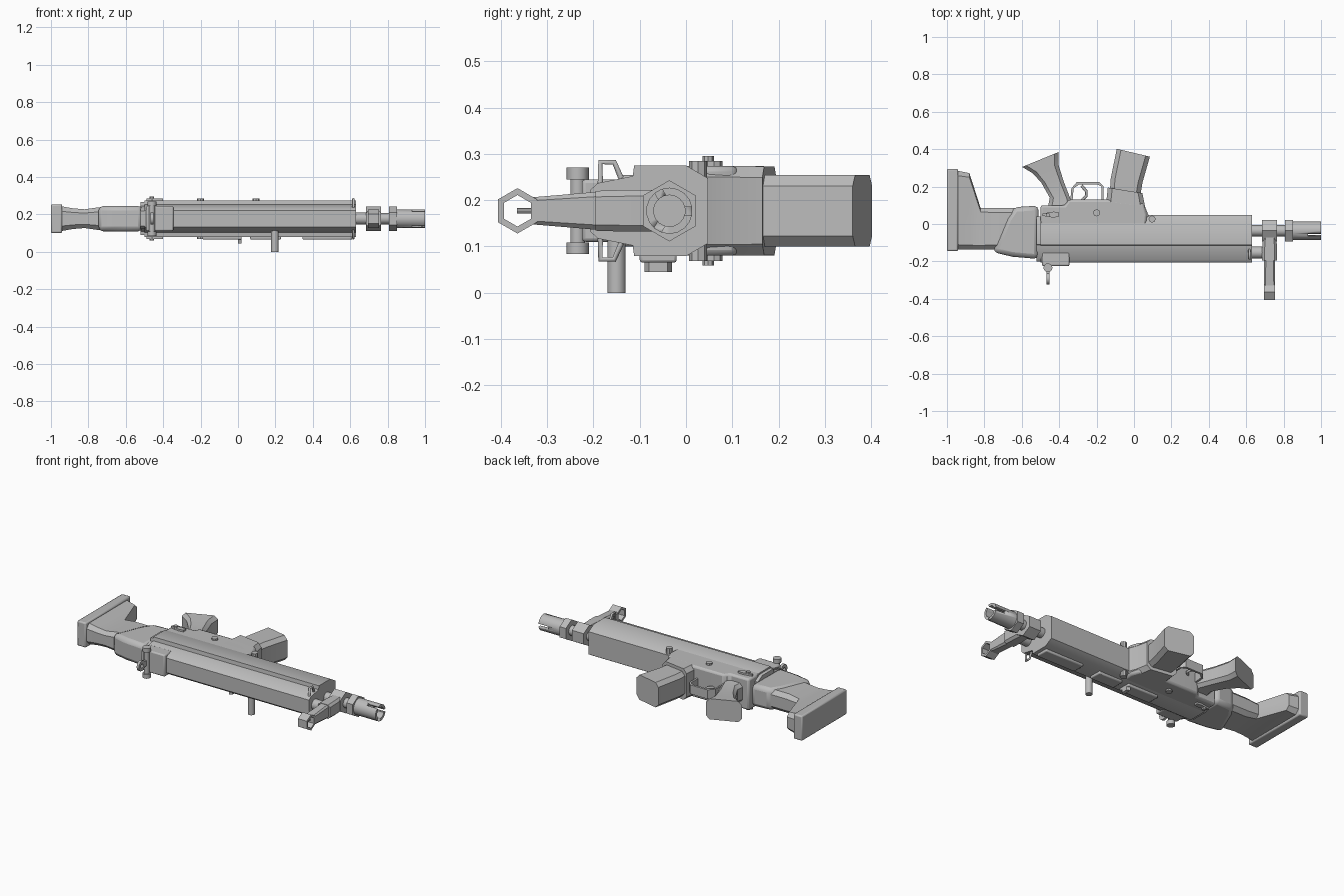
import bpy, bmesh, math
from mathutils import Vector, Matrix

cube = bpy.data.objects.get("Cube")
if cube:
    bpy.data.objects.remove(cube, do_unlink=True)

ZC = 0.177      # middle plane of the model lying on its side
BORE = -0.036   # barrel axis in y

grey = bpy.data.materials.new("plain_grey")
grey.use_nodes = True
grey.diffuse_color = (0.5, 0.5, 0.5, 1)
grey.node_tree.nodes["Principled BSDF"].inputs["Base Color"].default_value = (0.5, 0.5, 0.5, 1)


def finish(name, bm, bevel=0):
    bmesh.ops.recalc_face_normals(bm, faces=bm.faces)
    me = bpy.data.meshes.new(name)
    bm.to_mesh(me)
    bm.free()
    me.materials.append(grey)
    ob = bpy.data.objects.new(name, me)
    bpy.context.collection.objects.link(ob)
    if bevel:
        m = ob.modifiers.new("bevel", "BEVEL")
        m.width, m.segments, m.limit_method = bevel, 2, "ANGLE"
    bpy.ops.object.select_all(action="DESELECT")
    bpy.context.view_layer.objects.active = ob
    ob.select_set(True)
    bpy.ops.object.shade_smooth_by_angle(angle=math.radians(35))
    return ob


def skin(name, rings, bevel=0, closed=False):
    """Joins rings of points; caps the ends unless the rings close on themselves."""
    bm = bmesh.new()
    vs = [[bm.verts.new(p) for p in r] for r in rings]
    n = len(vs[0])
    pairs = list(zip(vs, vs[1:])) + ([(vs[-1], vs[0])] if closed else [])
    for a, b in pairs:
        for i in range(n):
            j = (i + 1) % n
            bm.faces.new((a[i], a[j], b[j], b[i]))
    if not closed:
        bm.faces.new(vs[0])
        bm.faces.new(vs[-1])
    return finish(name, bm, bevel)


def prism(name, outline, half, z=ZC, bevel=0):
    return skin(name, [[(x, y, z + s * half) for x, y in outline] for s in (-1, 1)], bevel)


def box(name, x0, x1, y0, y1, z0, z1, bevel=0):
    return prism(name, [(x0, y0), (x1, y0), (x1, y1), (x0, y1)], (z1 - z0) / 2, (z0 + z1) / 2, bevel)


def loft(name, sections, chamfer=0.35):
    """Each section runs from (x0, y0) to (x1, y1) with a half thickness and cut corners."""
    rings = []
    for x0, y0, x1, y1, h in sections:
        a, b = Vector((x0, y0, ZC)), Vector((x1, y1, ZC))
        d = (b - a).normalized() * min(h * chamfer, (b - a).length * 0.4)
        up, low = Vector((0, 0, h)), Vector((0, 0, h * (1 - chamfer)))
        rings.append([a + low, a + d + up, b - d + up, b + low,
                      b - low, b - d - up, a + d - up, a - low])
    return skin(name, rings)


def rod(name, base, axis, length, r, sides=12, r2=None):
    """Cylinder from base along an axis; hexagons have a corner towards z."""
    rot = Vector((0, 0, 1)).rotation_difference(Vector(axis)).to_matrix()
    rings = []
    for t, rad in ((0, r), (length, r if r2 is None else r2)):
        rings.append([Vector(base) + rot @ Vector((rad * math.cos(k * math.tau / sides),
                      rad * math.sin(k * math.tau / sides), t)) for k in range(sides)])
    return skin(name, rings)


def tube(name, center, length, r, inner, sides):
    """Hollow tube along x."""
    rings = []
    for rad, x in ((r, 0), (r, length), (inner, length), (inner, 0)):
        rings.append([(center[0] + x, center[1] + rad * math.sin(k * math.tau / sides),
                       center[2] + rad * math.cos(k * math.tau / sides)) for k in range(sides)])
    return skin(name, rings, closed=True)


def path(name, pts, r, z):
    cu = bpy.data.curves.new(name, "CURVE")
    cu.dimensions = "3D"
    cu.bevel_depth, cu.bevel_resolution, cu.use_fill_caps = r, 1, True
    sp = cu.splines.new("POLY")
    sp.points.add(len(pts) - 1)
    for p, q in zip(sp.points, pts):
        p.co = (q[0], q[1], z + (q[2] if len(q) > 2 else 0), 1)
    cu.materials.append(grey)
    ob = bpy.data.objects.new(name, cu)
    bpy.context.collection.objects.link(ob)


# Long stepped body and handguard
half_profile = [(-0.207, 0.045), (-0.19, 0.06), (-0.115, 0.075), (-0.112, 0.098),
                (0.0, 0.098), (0.048, 0.07)]
profile = half_profile + [(y, -h) for y, h in reversed(half_profile)]
skin("handguard", [[(x, y, ZC + h) for y, h in profile] for x in (-0.5, 0.632)])
skin("receiver_collar", [[(x, y * 0.94 - 0.005, ZC + h * 0.9) for y, h in profile] for x in (-0.52, -0.49)])

# Lower receiver and magazine well
prism("lower_receiver", [(-0.5, -0.05), (0.06, -0.05), (0.07, 0.05), (0.05, 0.11), (-0.14, 0.13),
                         (-0.35, 0.13), (-0.37, 0.1), (-0.5, 0.1)], 0.097, bevel=0.012)
loft("magazine_well", [(-0.15, 0.04, 0.08, 0.04, 0.097), (-0.15, 0.1, 0.06, 0.09, 0.097),
                       (-0.14, 0.195, 0.045, 0.165, 0.096)], 0.25)
loft("magazine", [(-0.13, 0.15, 0.03, 0.13, 0.077), (-0.125, 0.24, 0.045, 0.22, 0.077),
                  (-0.092, 0.402, 0.085, 0.36, 0.077)], 0.3)

# Pistol grip, trigger and guard
loft("pistol_grip", [(-0.46, 0.09, -0.33, 0.1, 0.06), (-0.45, 0.14, -0.34, 0.135, 0.055),
                     (-0.495, 0.22, -0.375, 0.225, 0.055), (-0.54, 0.27, -0.405, 0.32, 0.06),
                     (-0.598, 0.305, -0.405, 0.384, 0.064)])
guard = [(-0.34, 0.13), (-0.335, 0.19), (-0.305, 0.225), (-0.185, 0.225), (-0.162, 0.2), (-0.162, 0.12)]
guard_in = [(x + (0.012 if x < -0.25 else -0.012), min(y, 0.212)) for x, y in reversed(guard)]
prism("trigger_guard", guard + guard_in, 0.028)
path("trigger", [(-0.285, 0.12), (-0.255, 0.15), (-0.255, 0.175), (-0.28, 0.205)], 0.008, ZC)

# Shoulder stock
prism("stock_cap", [(-0.51, 0.098), (-0.64, 0.09), (-0.68, 0.03), (-0.755, -0.15),
                    (-0.65, -0.175), (-0.51, -0.187)], 0.068, bevel=0.025)
loft("stock_neck", [(-0.6, -0.14, -0.6, 0.085, 0.06), (-0.75, -0.135, -0.75, 0.085, 0.06),
                    (-0.82, -0.135, -0.82, 0.085, 0.05), (-0.88, -0.135, -0.88, 0.272, 0.055),
                    (-0.945, -0.137, -0.945, 0.285, 0.066)], 0.4)
box("butt_pad", -1.0, -0.94, -0.145, 0.295, 0.1, 0.254, 0.008)

# Pins and selector levers on both sides
for s, side in ((1, "upper"), (-1, "lower")):
    for i, (x, y) in enumerate(((-0.46, 0.048), (-0.2, 0.06), (0.097, 0.026))):
        length = 0.118 if i == 0 else 0.108
        rod(f"{side}_pin_{i + 1}", (x, y, ZC), (0, 0, s), length, 0.012 if i == 0 else 0.019, 8)
    prism(f"{side}_selector", [(-0.49, 0.044), (-0.43, 0.034), (-0.4, 0.04), (-0.4, 0.062),
                               (-0.43, 0.066), (-0.49, 0.056)], 0.006, ZC + s * 0.102)
    # Sling loops at the end of the handguard
    path(f"{side}_sling_loop", [(0.617, -0.185, s * 0.05), (0.617, -0.185, s * 0.105),
                                (0.617, -0.155, s * 0.105), (0.617, -0.14, s * 0.07)], 0.007, ZC)
    # Sight adjustment knobs
    rod(f"{side}_sight_knob", (-0.46, -0.234, ZC + s * 0.068), (0, 0, s), 0.025, 0.024, 12)

# Rear sight
box("rear_sight_base", -0.492, -0.345, -0.225, -0.15, 0.11, 0.245, 0.008)
rod("rear_sight_axle", (-0.46, -0.234, ZC - 0.07), (0, 0, 1), 0.14, 0.016)
box("rear_sight_stem", -0.467, -0.452, -0.28, -0.22, 0.16, 0.194)
tube("rear_sight_ring", (-0.467, -0.292, ZC), 0.015, 0.032, 0.012, 12)

# Charging handle and side plates
rod("charging_handle", (0.197, -0.15, 0), (0, 0, 1), 0.14, 0.02, 14)
for i, (x0, x1) in enumerate(((-0.19, 0.02), (0.065, 0.23), (0.345, 0.61))):
    box(f"side_plate_{i + 1}", x0, x1, -0.1, -0.02, 0.065, 0.09, 0.006)
prism("case_deflector", [(0.0, -0.09), (0.02, -0.08), (0.02, -0.04), (0.0, -0.03)], 0.017, 0.062)

# Barrel, gas tube and gas block
rod("barrel", (0.6, BORE, ZC), (1, 0, 0), 0.27, 0.03, 16)
rod("gas_tube", (0.6, -0.153, ZC), (1, 0, 0), 0.1, 0.032, 16)
tube("gas_block_ring", (0.685, BORE, ZC), 0.08, 0.066, 0.028, 6)
loft("gas_block", [(0.69, -0.06, 0.76, -0.06, 0.045), (0.685, -0.13, 0.765, -0.13, 0.045),
                   (0.685, -0.195, 0.765, -0.195, 0.043)], 0.3)

# Hooded front sight
loft("front_sight_tower", [(0.695, -0.18, 0.755, -0.18, 0.042), (0.695, -0.335, 0.755, -0.335, 0.029)], 0.25)
tube("front_sight_hood", (0.695, -0.364, ZC), 0.06, 0.049, 0.034, 6)
rod("front_sight_post", (0.725, -0.32, ZC), (0, -1, 0), 0.045, 0.006, 8)

# Muzzle collar and slotted flash hider
tube("muzzle_collar", (0.807, BORE, ZC), 0.043, 0.066, 0.028, 6)
hider = tube("flash_hider", (0.845, BORE, ZC), 0.155, 0.05, 0.034, 18)
rod("flash_hider_neck", (0.84, BORE, ZC), (1, 0, 0), 0.03, 0.036, 16)
for k in range(3):
    cutter = box(f"slot_cutter_{k + 1}", 0.93, 1.05, -0.009, 0.009, 0.01, 0.1)
    cutter.data.transform(Matrix.Translation((0, BORE, ZC)) @ Matrix.Rotation(k * math.tau / 3 + 0.5, 4, "X"))
    cutter.hide_render = True
    cutter.hide_viewport = True
    m = hider.modifiers.new("slot", "BOOLEAN")
    m.operation, m.object, m.solver = "DIFFERENCE", cutter, "EXACT"
